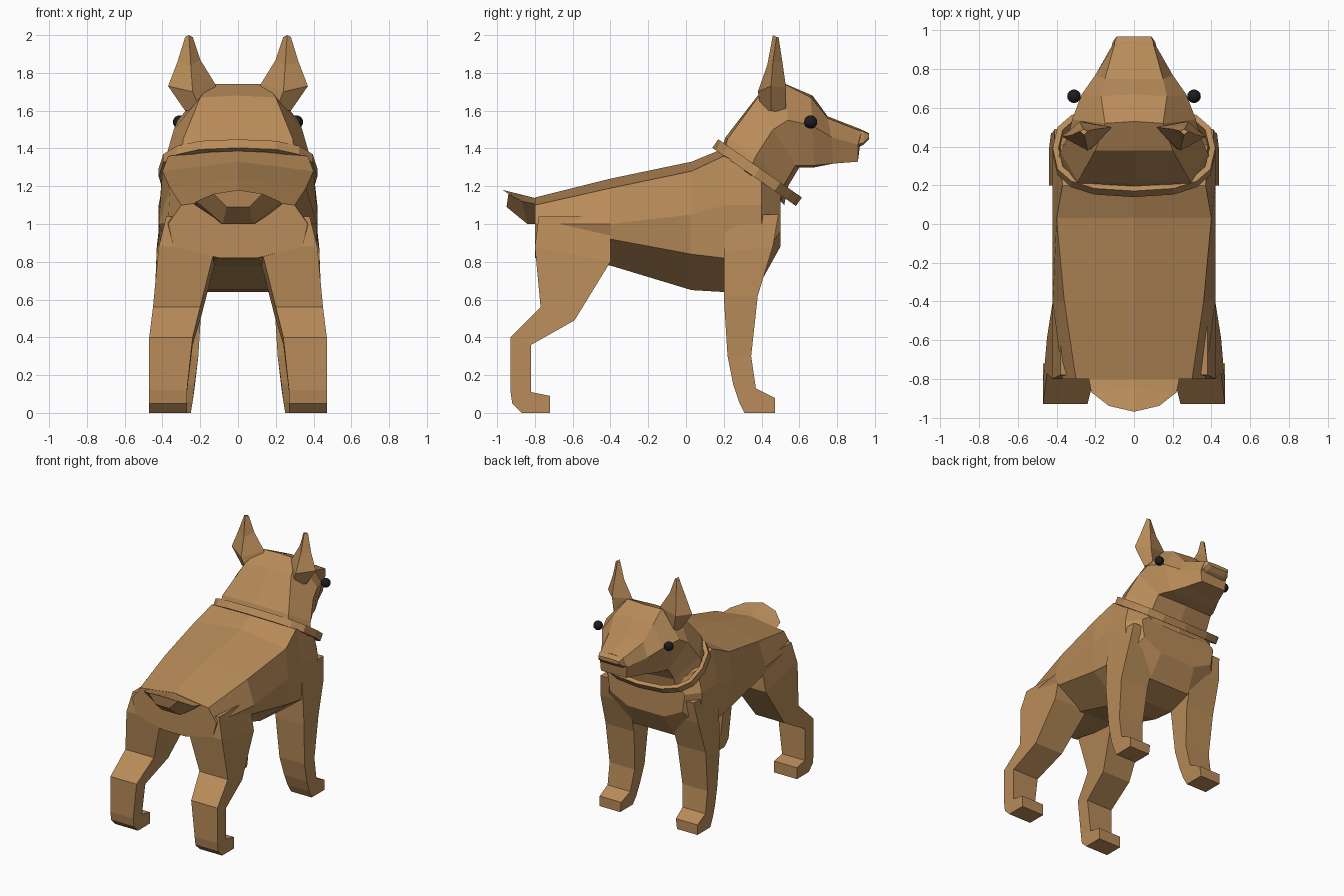
import bpy
import bmesh
from math import sin, cos, pi, copysign
from mathutils import Vector

cube = bpy.data.objects.get("Cube")
if cube:
    bpy.data.objects.remove(cube, do_unlink=True)


def make_material(name, colour):
    mat = bpy.data.materials.new(name)
    mat.use_nodes = True
    mat.diffuse_color = colour
    mat.node_tree.nodes["Principled BSDF"].inputs["Base Color"].default_value = colour
    return mat


fur = make_material("tan_fur", (0.48, 0.26, 0.10, 1))
black = make_material("eye_black", (0.012, 0.012, 0.014, 1))


def loft(name, rings, closed=False, mirror=False):
    """Skin a list of equal point rings; cap the ends or join them in a loop."""
    bm = bmesh.new()
    loops = [[bm.verts.new(p) for p in ring] for ring in rings]
    pairs = list(zip(loops, loops[1:]))
    if closed:
        pairs.append((loops[-1], loops[0]))
    else:
        bm.faces.new(loops[0])
        bm.faces.new(loops[-1])
    for a, b in pairs:
        for i in range(len(a)):
            j = (i + 1) % len(a)
            bm.faces.new((a[i], a[j], b[j], b[i]))
    if mirror:
        copy = bmesh.ops.duplicate(bm, geom=bm.verts[:] + bm.edges[:] + bm.faces[:])
        for v in copy["geom"]:
            if isinstance(v, bmesh.types.BMVert):
                v.co.x *= -1
    bmesh.ops.recalc_face_normals(bm, faces=bm.faces)
    mesh = bpy.data.meshes.new(name)
    bm.to_mesh(mesh)
    bm.free()
    mesh.materials.append(fur)
    obj = bpy.data.objects.new(name, mesh)
    bpy.context.collection.objects.link(obj)
    return obj


def full(half):
    """Complete a half section, listed from top to bottom, with its mirror image."""
    return half + [(-x, y, z) for x, y, z in reversed(half) if x > 0]


def section(y, *xz):
    return full([(x, y, z) for x, z in xz])


# Torso: flat back, bevelled flanks, tucked belly
loft("torso", [
    section(-.80, (0, 1.14), (.30, 1.10), (.37, 1.0), (.34, .88), (.10, .82)),
    section(-.40, (0, 1.24), (.36, 1.19), (.42, 1.0), (.39, .92), (.17, .78)),
    section(.03, (0, 1.33), (.40, 1.28), (.42, 1.05), (.41, .84), (.18, .65)),
    section(.20, (0, 1.40), (.37, 1.36), (.42, 1.1), (.42, .82), (.18, .64)),
    section(.40, (0, 1.29), (.38, 1.27), (.42, 1.1), (.41, .82), (.18, .70)),
    section(.50, (0, 1.18), (.24, 1.17), (.34, 1.1), (.32, .96), (.16, .88)),
])

# Neck, skull and snout in one skin
loft("head", [full(r) for r in (
    [(0, .17, 1.36), (.30, .19, 1.35), (.40, .33, 1.27), (.26, .50, 1.12), (0, .52, 1.10)],
    [(0, .21, 1.46), (.29, .22, 1.45), (.38, .37, 1.36), (.26, .52, 1.21), (0, .54, 1.20)],
    [(0, .38, 1.68), (.20, .38, 1.67), (.34, .46, 1.50), (.25, .58, 1.31), (0, .60, 1.30)],
    [(0, .53, 1.74), (.15, .52, 1.74), (.32, .54, 1.55), (.24, .62, 1.31), (0, .63, 1.30)],
    [(0, .67, 1.68), (.17, .66, 1.67), (.27, .67, 1.52), (.21, .68, 1.31), (0, .68, 1.30)],
    [(0, .75, 1.57), (.15, .75, 1.56), (.20, .77, 1.46), (.16, .78, 1.32), (0, .78, 1.32)],
    [(0, .93, 1.50), (.10, .93, 1.49), (.12, .91, 1.42), (.11, .91, 1.33), (0, .91, 1.33)],
)])

# Overhanging nose
loft("nose", [
    section(.90, (0, 1.505), (.10, 1.50), (.12, 1.42), (.08, 1.40)),
    section(.94, (0, 1.495), (.10, 1.49), (.11, 1.43), (.08, 1.42)),
    section(.97, (0, 1.48), (.09, 1.475), (.09, 1.46), (.07, 1.45)),
])

# Ears
loft("ears", [
    [(.12, .47, 1.66), (.20, .40, 1.60), (.28, .45, 1.60), (.26, .53, 1.58)],
    [(.12, .50, 1.74), (.24, .38, 1.70), (.37, .45, 1.73), (.28, .53, 1.72)],
    [(.20, .49, 1.87), (.25, .43, 1.84), (.32, .46, 1.86), (.27, .51, 1.86)],
    [(.24, .48, 1.99), (.26, .46, 2.00), (.28, .48, 1.99), (.26, .49, 1.99)],
], mirror=True)


def leg(name, rows):
    """Each row: back y, back z, front y, front z, inner x, outer x."""
    loft(name, [[(xi, yb, zb), (xo, yb, zb), (xo, yf, zf), (xi, yf, zf)]
                for yb, zb, yf, zf, xi, xo in rows], mirror=True)


# Legs with small squared paws
leg("front_legs", [
    (.20, 1.05, .49, 1.05, .20, .41),
    (.20, .85, .46, .88, .18, .43),
    (.20, .62, .38, .62, .19, .44),
    (.22, .30, .345, .30, .21, .43),
    (.25, .15, .37, .13, .23, .43),
    (.28, .06, .47, .08, .24, .43),
    (.31, 0, .47, 0, .25, .43),
])
leg("hind_legs", [
    (-.78, 1.04, -.40, 1.04, .10, .38),
    (-.80, .88, -.40, .80, .12, .42),
    (-.77, .56, -.59, .49, .20, .45),
    (-.93, .40, -.82, .36, .24, .47),
    (-.93, .12, -.82, .11, .27, .47),
    (-.92, .05, -.72, .09, .27, .47),
    (-.87, 0, -.72, 0, .27, .47),
])

# Broad stubby tail
loft("tail", [full(r) for r in (
    [(0, -.77, 1.13), (.24, -.77, 1.10), (.09, -.77, 1.00)],
    [(0, -.85, 1.15), (.22, -.87, 1.12), (.08, -.84, 1.00)],
    [(0, -.97, 1.18), (.13, -.94, 1.16), (.06, -.95, 1.09)],
)])

# Tilted collar band, standing clear of the throat
centre = Vector((0, .375, 1.27))
along = Vector((0, .82, -.57))
normal = Vector((0, .57, .82))
band = []
for k in range(16):
    a = 2 * pi * k / 16
    cx = copysign(abs(cos(a)) ** .75, cos(a))
    cy = copysign(abs(sin(a)) ** .75, sin(a))
    band.append([centre + Vector((cx * (.42 - t), 0, 0)) + along * cy * (.27 - t) + normal * h
                 for t, h in ((0, -.025), (0, .03), (.03, .03), (.03, -.025))])
loft("collar", band, closed=True)

# Bead eyes
for side, label in ((1, "left"), (-1, "right")):
    bpy.ops.mesh.primitive_uv_sphere_add(segments=16, ring_count=10, radius=.035,
                                         location=(side * .31, .66, 1.54))
    eye = bpy.context.object
    eye.name = label + "_eye"
    eye.data.materials.append(black)
    bpy.ops.object.shade_smooth()
